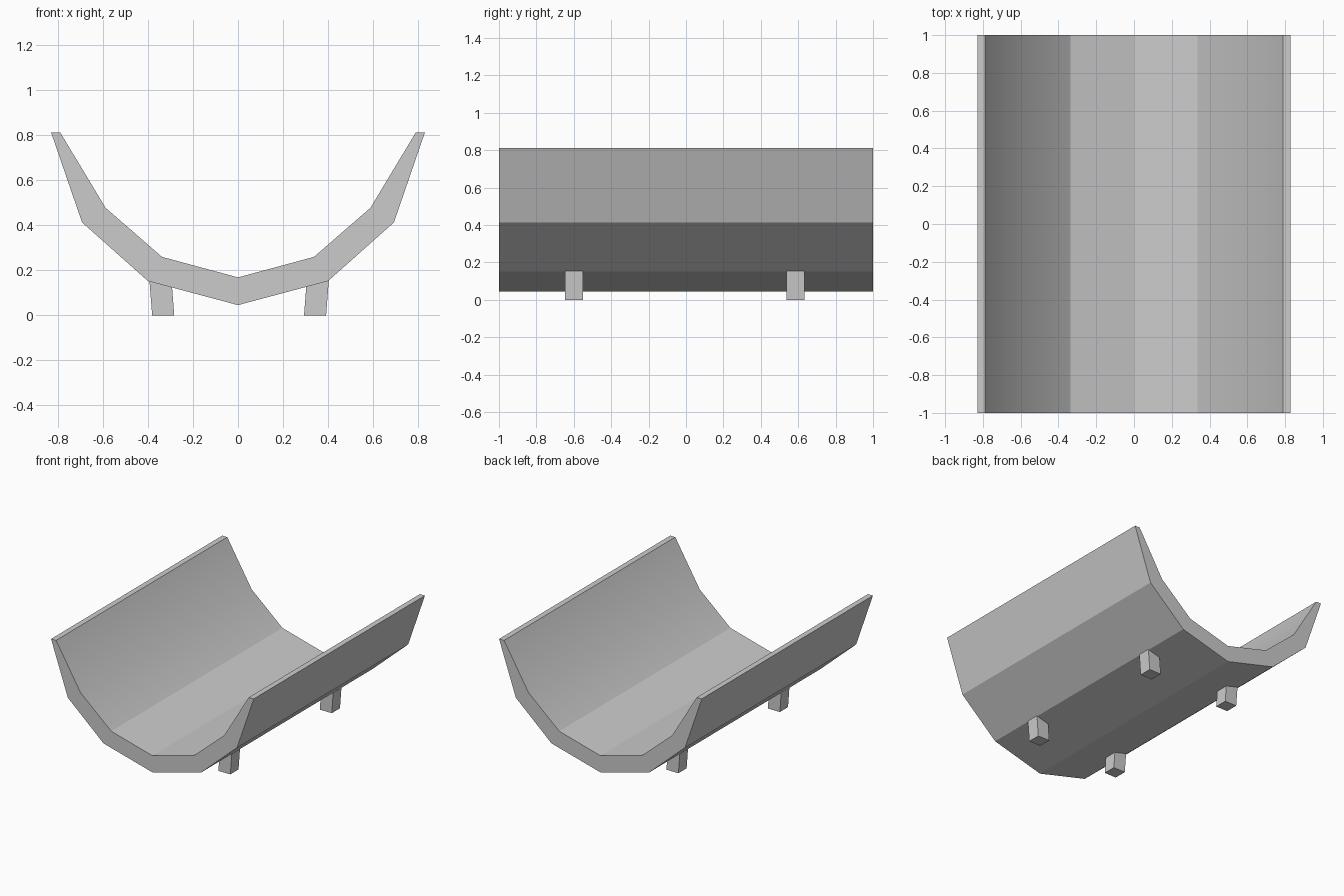
import bpy
import math

if "Cube" in bpy.data.objects:
    bpy.data.objects.remove(bpy.data.objects["Cube"])


def prism(name, profile, y0, y1):
    """Extrude an x-z outline (counter-clockwise from the front) along y."""
    n = len(profile)
    verts = [(x, y, z) for y in (y0, y1) for x, z in profile]
    faces = [tuple(range(n)), tuple(range(2 * n - 1, n - 1, -1))]
    faces += [(i, i + n, (i + 1) % n + n, (i + 1) % n) for i in range(n)]
    mesh = bpy.data.meshes.new(name)
    mesh.from_pydata(verts, [], faces)
    obj = bpy.data.objects.new(name, mesh)
    bpy.context.collection.objects.link(obj)
    return obj


def mirrored(half):
    """Left-to-right chain from a centre-to-right half."""
    return [(-x, z) for x, z in half[:0:-1]] + half


# Curved trough shell: outer underside, then inner surface back
outer = [(0, 0.045), (0.40, 0.152), (0.692, 0.412), (0.829, 0.81)]
inner = [(0, 0.168), (0.337, 0.259), (0.588, 0.477), (0.788, 0.81)]
trough = prism("trough_shell", mirrored(outer) + mirrored(inner)[::-1], -1, 1)

# Only the shallow bends on the inside are smooth
bpy.context.view_layer.objects.active = trough
trough.select_set(True)
bpy.ops.object.shade_smooth_by_angle(angle=math.radians(20))
trough.select_set(False)

# Four short legs, splayed slightly outward at the top
for y_name, y in (("front", -0.60), ("back", 0.585)):
    for x_name, x, lean in (("left", -0.332, -0.012), ("right", 0.342, 0.012)):
        foot = [(x - 0.049, 0), (x + 0.049, 0),
                (x + 0.049 + lean, 0.155), (x - 0.049 + lean, 0.155)]
        prism(f"{y_name}_{x_name}_leg", foot, y - 0.048, y + 0.048)
